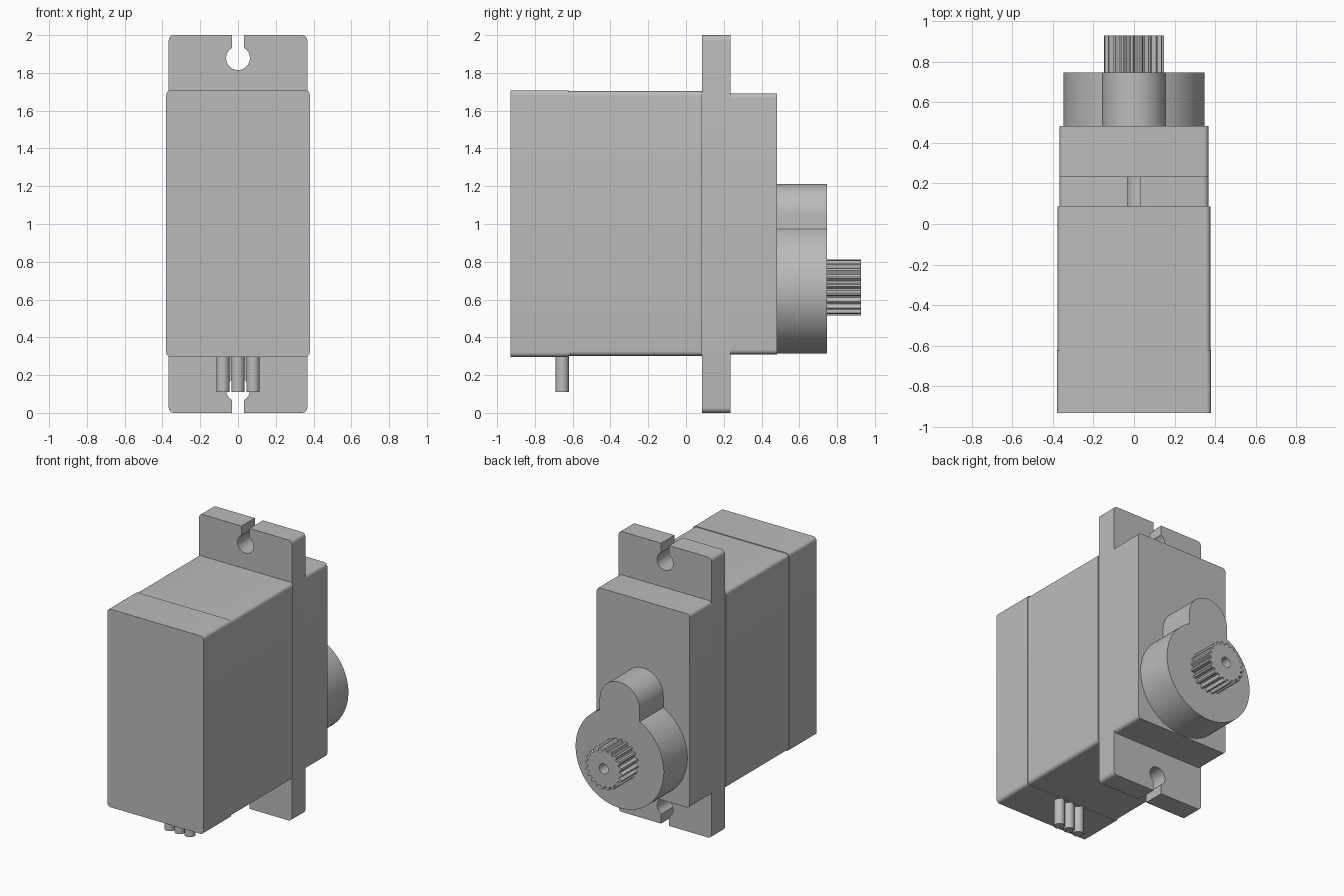
import bpy
import bmesh
from math import sin, cos, asin, sqrt, radians, degrees, pi

cube = bpy.data.objects.get("Cube")
if cube:
    bpy.data.objects.remove(cube, do_unlink=True)

grey = bpy.data.materials.new("plain grey")
grey.use_nodes = True
COLOUR = (0.5, 0.5, 0.5, 1)
grey.diffuse_color = COLOUR
grey.node_tree.nodes["Principled BSDF"].inputs["Base Color"].default_value = COLOUR


def arc(cx, cz, r, start, end, steps):
    """Points on an arc, angles in degrees."""
    angles = [radians(start + (end - start) * i / steps) for i in range(steps + 1)]
    return [(cx + r * cos(a), cz + r * sin(a)) for a in angles]


def rounded_rect(half_w, z0, z1, r):
    points = []
    corners = [(1, z1 - r), (-1, z1 - r), (-1, z0 + r), (1, z0 + r)]
    for i, (side, z) in enumerate(corners):
        points += arc(side * (half_w - r), z, r, 90 * i, 90 * i + 90, 6)
    return points


def finish(name, bm):
    bmesh.ops.recalc_face_normals(bm, faces=bm.faces)
    mesh = bpy.data.meshes.new(name)
    bm.to_mesh(mesh)
    bm.free()
    mesh.materials.append(grey)
    obj = bpy.data.objects.new(name, mesh)
    bpy.context.collection.objects.link(obj)
    bpy.ops.object.select_all(action="DESELECT")
    obj.select_set(True)
    bpy.context.view_layer.objects.active = obj
    bpy.ops.object.shade_smooth_by_angle(angle=radians(30))
    return obj


def extrude_profile(name, outline, y0, y1):
    """Solid made by extruding an x-z outline from y0 to y1."""
    bm = bmesh.new()
    face = bm.faces.new([bm.verts.new((x, y0, z)) for x, z in outline])
    new = bmesh.ops.extrude_face_region(bm, geom=[face])["geom"]
    moved = [v for v in new if isinstance(v, bmesh.types.BMVert)]
    bmesh.ops.translate(bm, verts=moved, vec=(0, y1 - y0, 0))
    # recreate the starting cap if the extrusion consumed it
    if not any(all(abs(v.co.y - y0) < 1e-6 for v in f.verts) for f in bm.faces):
        bmesh.ops.holes_fill(bm, edges=bm.edges)
    return finish(name, bm)


# Case sections
extrude_profile("rear_cover", rounded_rect(0.38, 0.296, 1.708, 0.025), -0.93, -0.62)
extrude_profile("main_case", rounded_rect(0.376, 0.302, 1.703, 0.025), -0.62, 0.085)
extrude_profile("front_cover", rounded_rect(0.367, 0.31, 1.692, 0.025), 0.235, 0.482)

# Mounting flange with an open keyhole at each end
SLOT, HOLE, HALF_W, CORNER = 0.032, 0.063, 0.367, 0.028
opening = degrees(asin(SLOT / HOLE))
top = arc(HALF_W - CORNER, 2 - CORNER, CORNER, 0, 90, 6)
top += [(SLOT, 2)]
top += arc(0, 1.878, HOLE, 90 - opening, opening - 270, 32)
top += [(-SLOT, 2)]
top += arc(CORNER - HALF_W, 2 - CORNER, CORNER, 90, 180, 6)
extrude_profile("mounting_flange", top + [(-x, 2 - z) for x, z in top], 0.085, 0.235)

# Gear housing: large round with a smaller round lobe above
AXIS, BIG, LOBE = 0.663, 0.348, 0.158
meet = degrees(asin(LOBE / BIG))
housing = arc(0, AXIS, BIG, 90 + meet, 450 - meet, 72)
housing += arc(0, 1.055, LOBE, 0, 180, 32)
extrude_profile("gear_housing", housing, 0.482, 0.747)

# Splined output shaft with a blind bore
TEETH, TIP, ROOT, BORE = 20, 0.148, 0.126, 0.036
bm = bmesh.new()
steps = TEETH * 4


def ring(y, radius_at):
    verts = []
    for i in range(steps):
        a = 2 * pi * (i + 0.5) / steps
        r = radius_at(i)
        verts.append(bm.verts.new((r * cos(a), y, AXIS + r * sin(a))))
    return verts


def tooth(i):
    return TIP if i % 4 < 2 else ROOT


def bore(i):
    return BORE


rings = [ring(0.747, tooth), ring(0.927, tooth), ring(0.927, bore), ring(0.76, bore)]
for a, b in zip(rings, rings[1:]):
    for i in range(steps):
        j = (i + 1) % steps
        bm.faces.new((a[i], a[j], b[j], b[i]))
bm.faces.new(rings[0])
bm.faces.new(rings[-1])
finish("output_spline", bm)

# Three connector pins under the rear of the case
for label, x in (("right", -0.08), ("middle", 0), ("left", 0.08)):
    bpy.ops.mesh.primitive_cylinder_add(vertices=32, radius=0.035, depth=0.22,
                                        location=(x, -0.655, 0.22))
    pin = bpy.context.object
    pin.name = label + "_pin"
    pin.data.materials.append(grey)
    bpy.ops.object.shade_smooth_by_angle(angle=radians(30))
